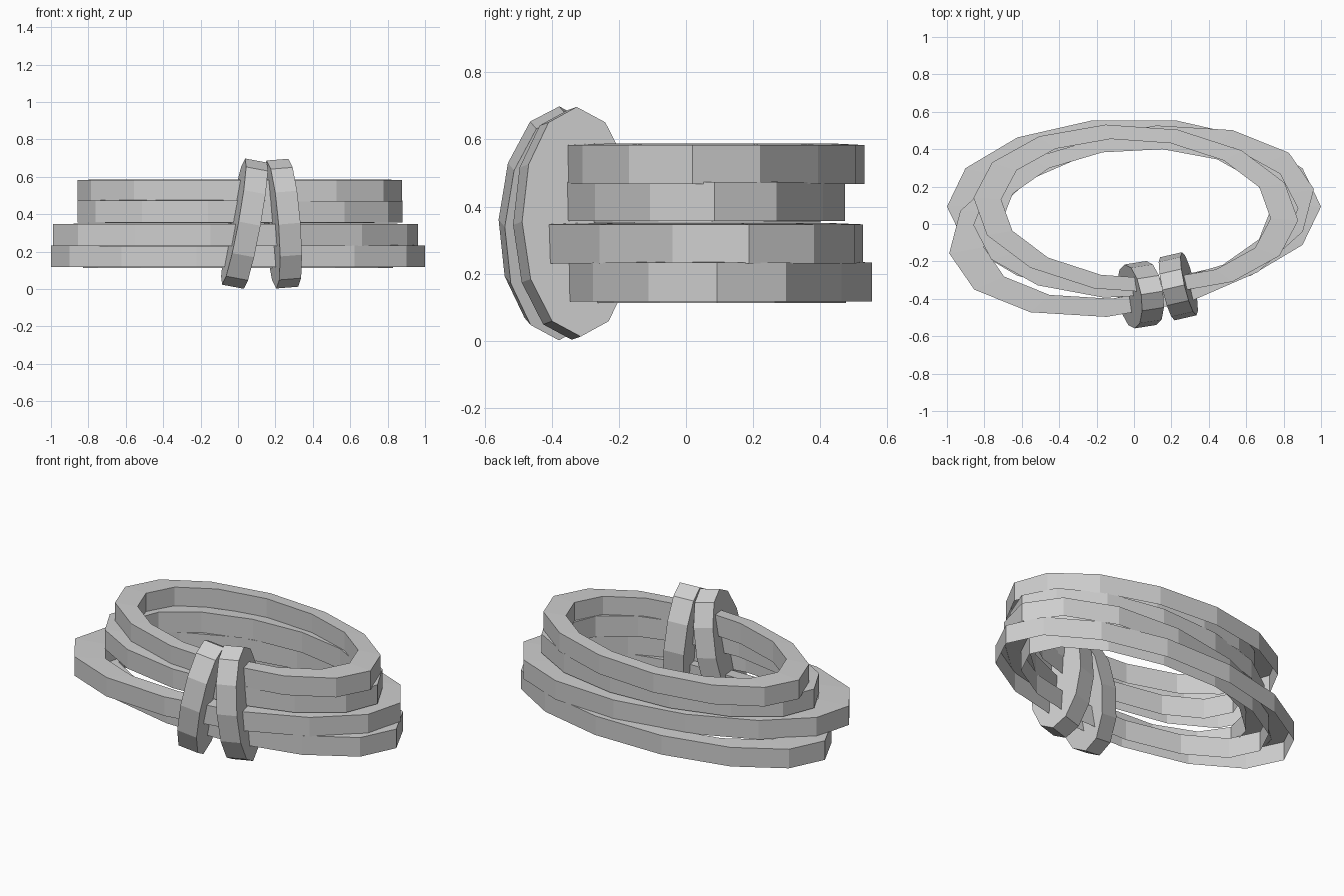
import bpy
from math import cos, sin, pi, radians
from mathutils import Matrix, Vector

cube = bpy.data.objects.get("Cube")
if cube:
    bpy.data.objects.remove(cube)

grey = bpy.data.materials.new("rope_grey")
grey.use_nodes = True
colour = (0.62, 0.62, 0.62, 1)
grey.diffuse_color = colour
grey.node_tree.nodes["Principled BSDF"].inputs["Base Color"].default_value = colour


def sweep(name, sides, rx, ry, section, caps, matrix):
    """Flat-faced elliptical band: section points are (radius factor, height)."""
    n = len(section)
    verts, faces = [], []
    for i in range(sides):
        a = 2 * pi * i / sides
        verts += [matrix @ Vector((rx * s * cos(a), ry * s * sin(a), h)) for s, h in section]
        j = (i + 1) % sides
        for k in range(n - 1):
            faces.append((n * i + k, n * j + k, n * j + k + 1, n * i + k + 1))
    if caps:
        faces.append([n * i for i in reversed(range(sides))])
        faces.append([n * i + n - 1 for i in range(sides)])
    mesh = bpy.data.meshes.new(name)
    mesh.from_pydata(verts, [], faces)
    mesh.materials.append(grey)
    obj = bpy.data.objects.new(name, mesh)
    bpy.context.collection.objects.link(obj)


# Stacked rope loops, open underneath: centre, radii, inner factor, turn
loops = [
    ("bottom_loop", (0, 0.093, 0.175), 1.0, 0.473, 0.83, 0),
    ("lower_loop", (-0.013, 0.015, 0.289), 0.99, 0.493, 0.81, 10),
    ("upper_loop", (0.01, 0.04, 0.415), 0.87, 0.435, 0.83, 3),
    ("top_loop", (0.01, 0.08, 0.525), 0.87, 0.45, 0.83, -4),
]
for name, centre, rx, ry, inner, turn in loops:
    place = Matrix.Translation(centre) @ Matrix.Rotation(radians(turn), 4, "Z")
    section = [(1, -0.058), (1, 0.058), (inner, 0.062), (inner, -0.062)]
    sweep(name, 14, rx, ry, section, False, place)

# Upright binding wraps, closed at both sides: centre, lean, turn
wraps = [
    ("left_wrap", (0.237, -0.333, 0.35), -4.5, 13),
    ("right_wrap", (0.035, -0.378, 0.35), 10.5, 9),
]
for name, centre, lean, turn in wraps:
    place = (Matrix.Translation(centre) @ Matrix.Rotation(radians(turn), 4, "Z")
             @ Matrix.Rotation(radians(lean), 4, "Y") @ Matrix.Rotation(pi / 2, 4, "Y"))
    sweep(name, 12, 0.343, 0.173, [(1, -0.06), (1, 0.06)], True, place)
